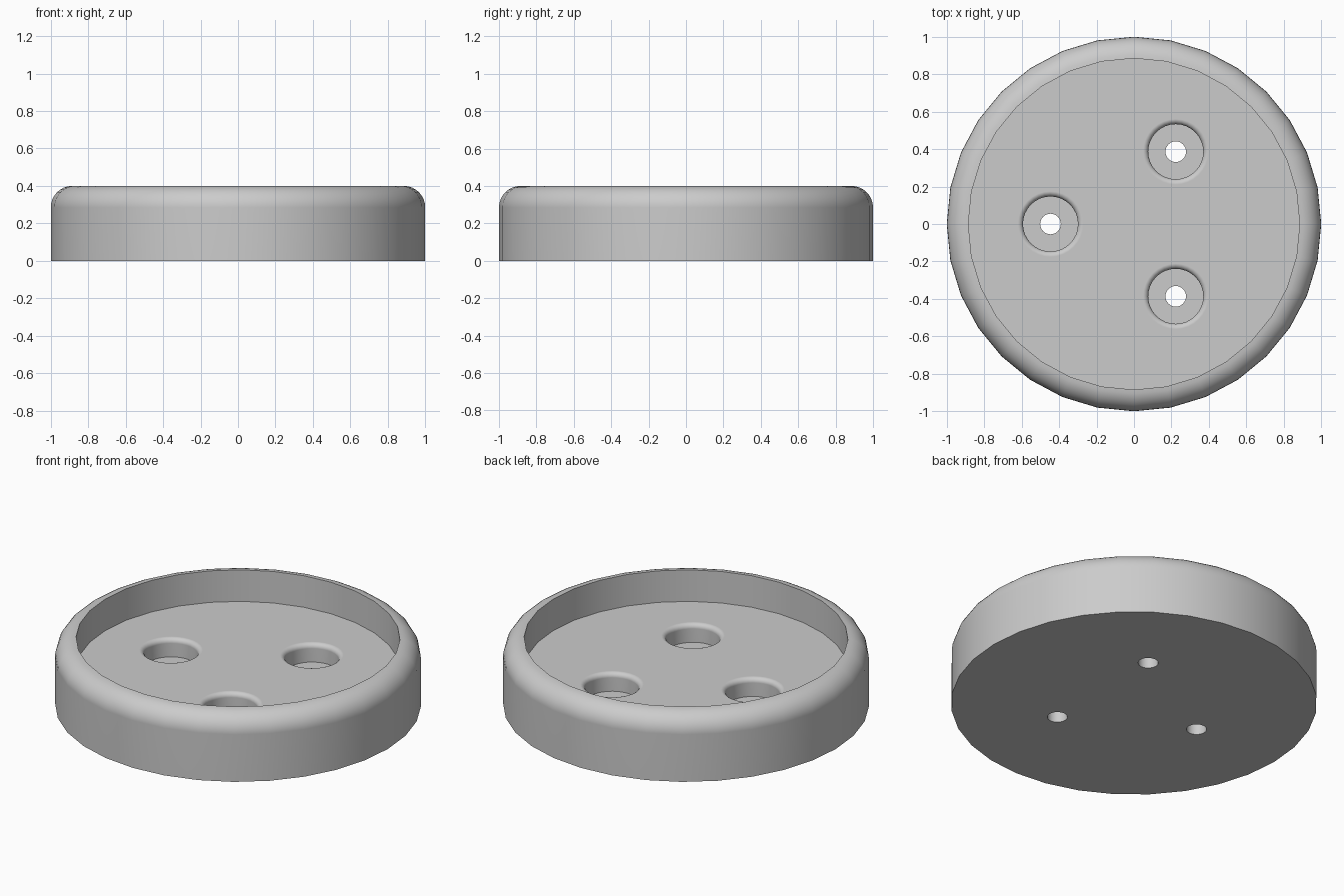
import bpy, bmesh
from math import sin, cos, pi, radians
from mathutils import Matrix, Vector

cube = bpy.data.objects.get("Cube")
if cube:
    bpy.data.objects.remove(cube, do_unlink=True)

# Main dimensions
HEIGHT, FLOOR_Z, RECESS_R = 0.4, 0.21, 0.885
RIM = 1 - RECESS_R
SEAT_Z, SEAT_R, HOLE_R, LIP = 0.1, 0.147, 0.055, 0.028
HOLE_RING = 0.446

grey = bpy.data.materials.new("plain grey")
grey.use_nodes = True
GREY = (0.6, 0.6, 0.6, 1)
grey.diffuse_color = GREY
grey.node_tree.nodes["Principled BSDF"].inputs["Base Color"].default_value = GREY


def arc(cx, cz, r, start, end, steps=8):
    """Profile points along a quarter-round, angles in degrees."""
    angles = [radians(start + (end - start) * i / steps) for i in range(steps + 1)]
    return [(cx + r * cos(a), cz + r * sin(a)) for a in angles]


def lathe(name, profile, sides=32, location=(0, 0, 0)):
    """Revolve an (r, z) profile; its open ends are closed with flat caps."""
    bm = bmesh.new()
    rings = [[bm.verts.new((r * cos(2 * pi * i / sides), r * sin(2 * pi * i / sides), z))
              for i in range(sides)] for r, z in profile]
    for low, high in zip(rings, rings[1:]):
        for i in range(sides):
            j = (i + 1) % sides
            bm.faces.new((low[i], low[j], high[j], high[i]))
    bm.faces.new(rings[0])
    bm.faces.new(rings[-1])
    bmesh.ops.recalc_face_normals(bm, faces=bm.faces)
    mesh = bpy.data.meshes.new(name)
    bm.to_mesh(mesh)
    bm.free()
    mesh.materials.append(grey)
    obj = bpy.data.objects.new(name, mesh)
    obj.location = location
    bpy.context.collection.objects.link(obj)
    return obj


# Round dish with a rounded outer rim and a sunken floor
dish = lathe("round_dish",
             [(1, 0)] + arc(RECESS_R, HEIGHT - RIM, RIM, 0, 90) + [(RECESS_R, FLOOR_Z)])

# Counterbored screw holes with softened lips
lip = arc(SEAT_R + LIP, FLOOR_Z - LIP, LIP, 180, 90, 6)
cutter_profile = ([(HOLE_R, -0.1), (HOLE_R, SEAT_Z), (SEAT_R, SEAT_Z)]
                  + lip + [(SEAT_R + LIP, HEIGHT)])
cutters = []
for turn in (60, 180, 300):
    spot = Matrix.Rotation(radians(turn), 4, 'Z') @ Vector((HOLE_RING, 0, 0))
    cutter = lathe("screw_hole_cutter", cutter_profile, 32, spot)
    cutter.hide_render = True
    cutters.append(cutter)
    cut = dish.modifiers.new("screw hole", 'BOOLEAN')
    cut.operation = 'DIFFERENCE'
    cut.solver = 'EXACT'
    cut.object = cutter

# Apply the cuts and remove the cutters
bpy.ops.object.select_all(action='DESELECT')
bpy.context.view_layer.objects.active = dish
dish.select_set(True)
for name in [m.name for m in dish.modifiers]:
    bpy.ops.object.modifier_apply(modifier=name)
for cutter in cutters:
    bpy.data.objects.remove(cutter, do_unlink=True)

# Smooth curves, crisp corners, flat floor
bpy.ops.object.shade_smooth_by_angle(angle=radians(30))
weighted = dish.modifiers.new("flat floor shading", 'WEIGHTED_NORMAL')
weighted.keep_sharp = True
